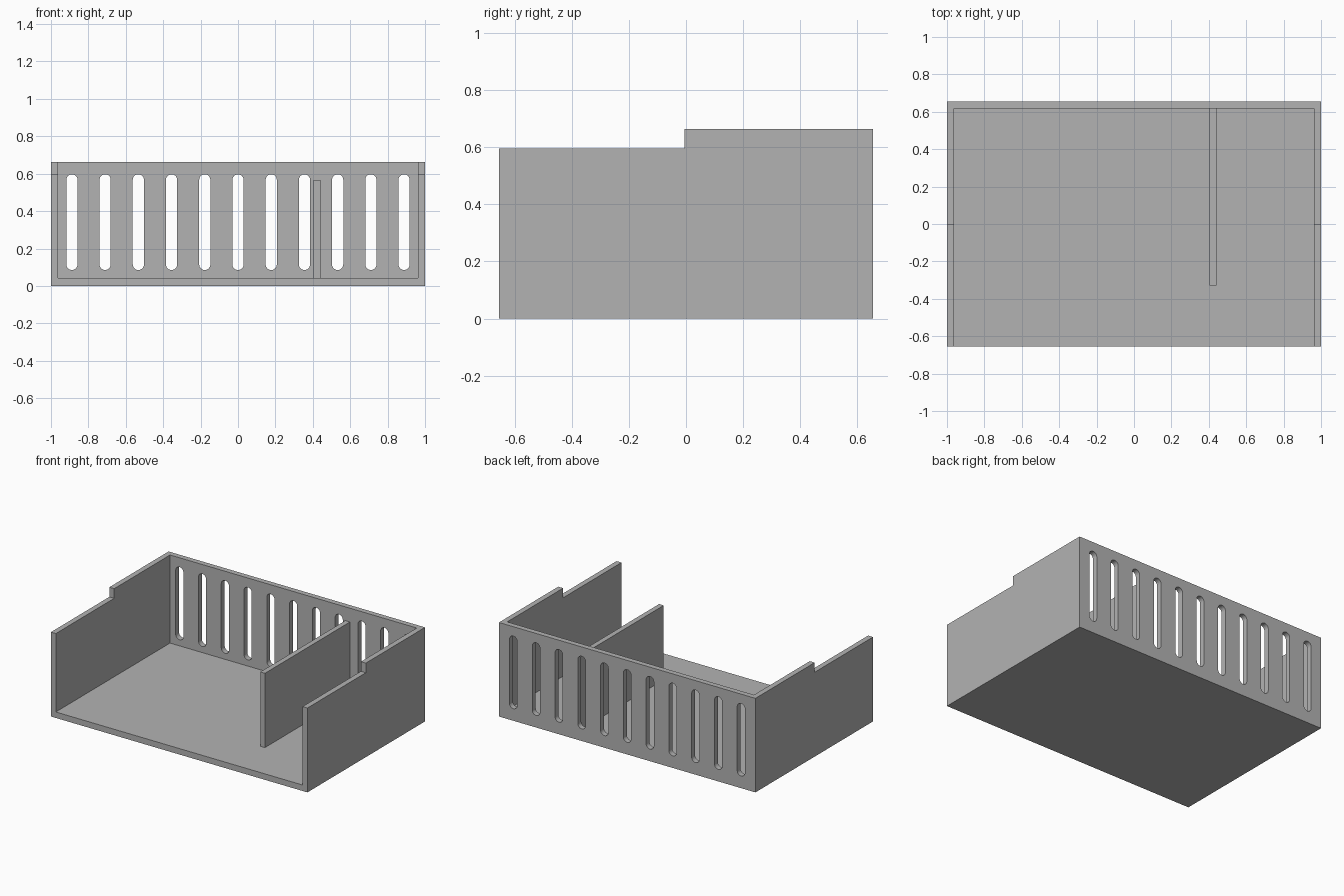
import bpy
import math

cube = bpy.data.objects.get("Cube")
if cube:
    bpy.data.objects.remove(cube, do_unlink=True)

HALF_X, HALF_Y, HEIGHT = 1.0, 0.655, 0.663
FRONT_HEIGHT, STEP_Y = 0.595, -0.005
WALL, FLOOR = 0.038, 0.042
SLOTS, SLOT_PITCH, SLOT_R = 11, 0.1776, 0.03
SLOT_LOW, SLOT_HIGH = 0.085, 0.597

grey = bpy.data.materials.new("plain grey")
grey.use_nodes = True
colour = (0.45, 0.45, 0.45, 1)
grey.diffuse_color = colour
grey.node_tree.nodes["Principled BSDF"].inputs["Base Color"].default_value = colour


def prism(name, outline, a, b, place):
    """Extrude a 2D outline from a to b; place maps (u, v, depth) to x, y, z."""
    n = len(outline)
    verts = [place(u, v, d) for d in (a, b) for u, v in outline]
    faces = [tuple(range(n))[::-1], tuple(range(n, 2 * n))]
    faces += [(i, (i + 1) % n, n + (i + 1) % n, n + i) for i in range(n)]
    mesh = bpy.data.meshes.new(name)
    mesh.from_pydata(verts, [], faces)
    mesh.materials.append(grey)
    obj = bpy.data.objects.new(name, mesh)
    bpy.context.collection.objects.link(obj)
    return obj


def along_x(u, v, d):
    return (d, u, v)


def along_y(u, v, d):
    return (u, -d, v)


def rect(u0, u1, v0, v1):
    return [(u0, v0), (u1, v0), (u1, v1), (u0, v1)]


def cut(target, cutter):
    mod = target.modifiers.new("cut", "BOOLEAN")
    mod.operation, mod.solver, mod.object = "DIFFERENCE", "EXACT", cutter
    bpy.context.view_layer.objects.active = target
    bpy.ops.object.modifier_apply(modifier=mod.name)
    bpy.data.objects.remove(cutter, do_unlink=True)


# Tray body: stepped side profile, hollowed from the top and front
side = [(-HALF_Y, 0), (HALF_Y, 0), (HALF_Y, HEIGHT), (STEP_Y, HEIGHT),
        (STEP_Y, FRONT_HEIGHT), (-HALF_Y, FRONT_HEIGHT)]
tray = prism("tray", side, -HALF_X, HALF_X, along_x)
inside = rect(-HALF_Y - 1, HALF_Y - WALL, FLOOR, HEIGHT + 1)
cut(tray, prism("cavity", inside, WALL - HALF_X, HALF_X - WALL, along_x))

# Rounded ventilation slots through the back wall
for i in range(SLOTS):
    x = (i - (SLOTS - 1) / 2) * SLOT_PITCH
    outline = []
    for k in range(26):
        half = k // 13
        angle = math.pi * (half + (k % 13) / 12)
        z = SLOT_LOW + SLOT_R if half else SLOT_HIGH - SLOT_R
        outline.append((x + SLOT_R * math.cos(angle), z + SLOT_R * math.sin(angle)))
    cut(tray, prism("slot", outline, -HALF_Y - 0.1, -HALF_Y + 0.1, along_y))

# Upright divider
prism("divider", rect(-0.33, HALF_Y - WALL, FLOOR, 0.566), 0.405, 0.441, along_x)
